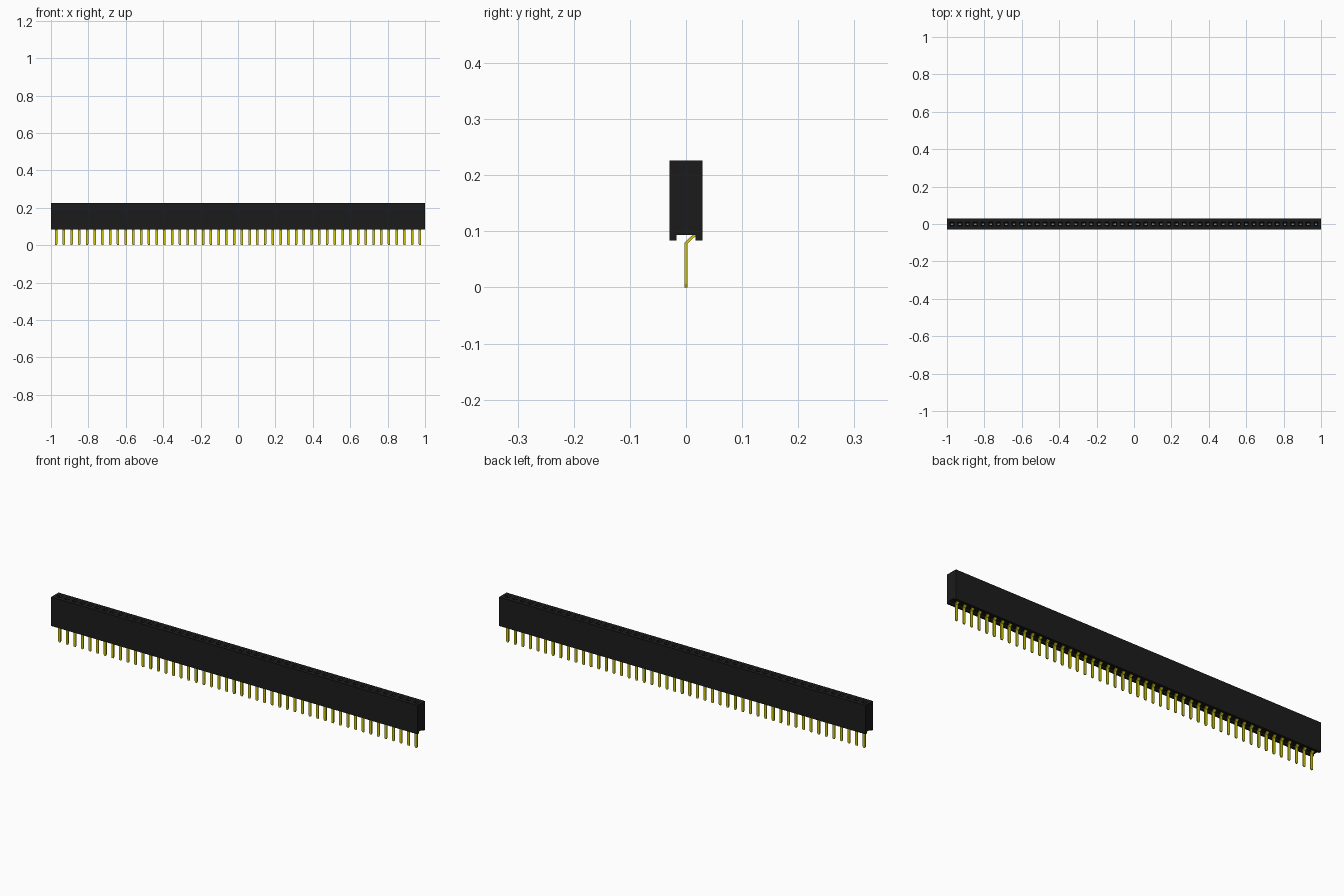
import bpy, bmesh, math
from mathutils import Vector

if "Cube" in bpy.data.objects:
    bpy.data.objects.remove(bpy.data.objects["Cube"])

PINS, PITCH = 48, 0.0414
TOP, BOTTOM, CEILING = 0.2265, 0.084, 0.093   # housing heights
HALF_Y, CHANNEL_Y = 0.029, 0.017              # housing and channel half depth
HOLE_WIDE, HOLE = 0.011, 0.0065               # socket half widths


def material(name, colour, roughness):
    mat = bpy.data.materials.new(name)
    mat.use_nodes = True
    mat.diffuse_color = (*colour, 1)
    bsdf = mat.node_tree.nodes["Principled BSDF"]
    bsdf.inputs["Base Color"].default_value = (*colour, 1)
    bsdf.inputs["Roughness"].default_value = roughness
    return mat


def finish(name, bm, mat):
    bmesh.ops.remove_doubles(bm, verts=bm.verts, dist=1e-5)
    bmesh.ops.recalc_face_normals(bm, faces=bm.faces)
    mesh = bpy.data.meshes.new(name)
    bm.to_mesh(mesh)
    bm.free()
    mesh.materials.append(mat)
    obj = bpy.data.objects.new(name, mesh)
    bpy.context.collection.objects.link(obj)


def loft(bm, loops, closed=True):
    """Join successive loops of points with quads."""
    rings = [[bm.verts.new(p) for p in loop] for loop in loops]
    n = len(rings[0])
    for a, b in zip(rings, rings[1:]):
        for i in range(n if closed else n - 1):
            j = (i + 1) % n
            bm.faces.new((a[i], a[j], b[j], b[i]))
    return rings


def rect(x0, x1, y, z):
    return [(x0, -y, z), (x1, -y, z), (x1, y, z), (x0, y, z)]


black = material("black plastic", (0.0112, 0.0112, 0.0112), 0.6)
gold = material("gold contact", (0.62, 0.58, 0.004), 0.4)

centres = [(i - (PINS - 1) / 2) * PITCH for i in range(PINS)]
borders = [-1] + [x + PITCH / 2 for x in centres[:-1]] + [1]

# Housing: one cell per contact, each with a funnel-mouthed through hole
bm = bmesh.new()
for cx, x0, x1 in zip(centres, borders, borders[1:]):
    loft(bm, [
        rect(x0, x1, HALF_Y, TOP),
        rect(cx - HOLE_WIDE, cx + HOLE_WIDE, HOLE_WIDE, TOP),
        rect(cx - HOLE, cx + HOLE, HOLE, TOP - 0.007),
        rect(cx - HOLE, cx + HOLE, HOLE, CEILING),
        rect(x0, x1, CHANNEL_Y, CEILING),
    ])
    # Outer wall and the rail beside the bottom channel
    for s in (-1, 1):
        side = [(s * HALF_Y, TOP), (s * HALF_Y, BOTTOM),
                (s * CHANNEL_Y, BOTTOM), (s * CHANNEL_Y, CEILING)]
        loft(bm, [[(x, y, z) for y, z in side] for x in (x0, x1)], closed=False)
# End walls
for x in (-1, 1):
    half = [(HALF_Y, TOP), (HALF_Y, BOTTOM), (CHANNEL_Y, BOTTOM), (CHANNEL_Y, CEILING)]
    outline = half + [(-y, z) for y, z in reversed(half)]
    bm.faces.new([bm.verts.new((x, y, z)) for y, z in outline])
finish("socket_housing", bm, black)

# Contact path in (y, z) with half width in x: tail, bend, spring leaf in the hole
PATH = [(0, 0, 0.004), (0, 0.006, 0.0067), (0, 0.079, 0.0067),
        (0.0155, 0.0935, 0.0067), (0.0155, 0.15, 0.0067),
        (0.0045, 0.195, 0.0055), (0.007, 0.216, 0.0055)]
THICK = 0.0025


def mitre(i):
    """Offset across the strip at path point i."""
    pts = [Vector(p[:2]) for p in PATH]
    dirs = [(b - a).normalized() for a, b in zip(pts, pts[1:])]
    d0, d1 = dirs[max(i - 1, 0)], dirs[min(i, len(dirs) - 1)]
    t = (d0 + d1).normalized()
    return Vector((-t.y, t.x)) * THICK / t.dot(d0)


bm = bmesh.new()
for cx in centres:
    sections = []
    for i, (y, z, w) in enumerate(PATH):
        m = mitre(i)
        sections.append([(cx + a * w, y + b * m.x, z + b * m.y)
                         for a, b in ((-1, -1), (1, -1), (1, 1), (-1, 1))])
    rings = loft(bm, sections)
    bm.faces.new(rings[0])
    bm.faces.new(rings[-1])
finish("contact_pins", bm, gold)
